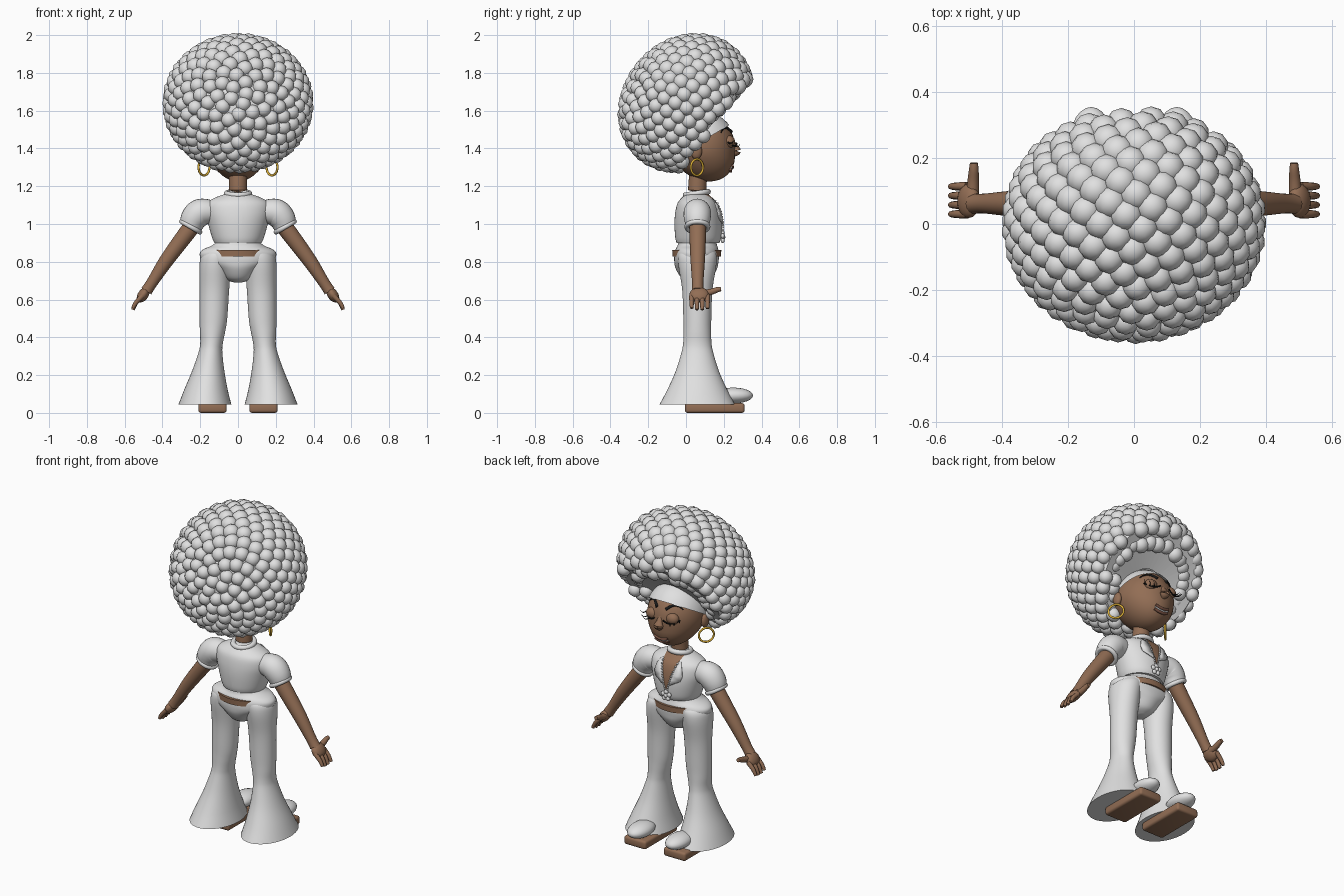
import bpy, bmesh, math
from mathutils import Vector, Matrix, Quaternion

cube = bpy.data.objects.get("Cube")
if cube:
    bpy.data.objects.remove(cube)


def material(name, *rgb):
    m = bpy.data.materials.new(name)
    m.use_nodes = True
    m.diffuse_color = (*rgb, 1)
    m.node_tree.nodes["Principled BSDF"].inputs["Base Color"].default_value = (*rgb, 1)
    return m


WHITE = material("white", 0.75, 0.75, 0.75)
SKIN = material("warm brown", 0.29, 0.155, 0.09)
LIP = material("dark brown", 0.2, 0.09, 0.06)
GOLD = material("gold", 0.75, 0.45, 0.04)
BLACK = material("black", 0.01, 0.01, 0.01)


def finish(name, bm, *mats):
    bmesh.ops.recalc_face_normals(bm, faces=bm.faces)
    mesh = bpy.data.meshes.new(name)
    bm.to_mesh(mesh)
    bm.free()
    for m in mats:
        mesh.materials.append(m)
    mesh.shade_smooth()
    mesh.set_sharp_from_angle(angle=math.radians(48))
    ob = bpy.data.objects.new(name, mesh)
    bpy.context.collection.objects.link(ob)
    return ob


def spline(rows, t):
    """Catmull-Rom value of the row list at parameter t."""
    i = min(int(t), len(rows) - 2)
    u, last = t - i, len(rows) - 1
    quad = zip(rows[max(i - 1, 0)], rows[i], rows[i + 1], rows[min(i + 2, last)])
    return [b + 0.5 * u * (c - a + u * (2*a - 5*b + 4*c - d + u * (3*(b - c) + d - a)))
            for a, b, c, d in quad]


def loft_bm(rows, seg=24, steps=5, flat=False):
    """Rows are x, y, z, radius, radius; flat keeps the rings level."""
    bm = bmesh.new()
    count = (len(rows) - 1) * steps
    path = [spline(rows, k / steps) for k in range(count + 1)]
    rings = []
    for k, p in enumerate(path):
        a, b = path[max(k - 1, 0)], path[min(k + 1, count)]
        q = Quaternion() if flat else Vector([b[j] - a[j] for j in range(3)]).to_track_quat('Z', 'Y')
        rings.append([bm.verts.new(Vector(p[:3]) + q @ Vector((p[3] * math.cos(w), p[4] * math.sin(w), 0)))
                      for w in (2 * math.pi * j / seg for j in range(seg))])
    for lo, hi in zip(rings, rings[1:]):
        for j in range(seg):
            bm.faces.new((lo[j], lo[j - 1], hi[j - 1], hi[j]))
    bm.faces.new(rings[0])
    bm.faces.new(rings[-1])
    return bm


def loft(name, rows, mat, **kw):
    return finish(name, loft_bm(rows, **kw), mat)


def tube(name, pts, r, mat, tip=None, seg=10):
    n = len(pts) - 1
    tip = r if tip is None else tip
    radii = [r + (tip - r) * i / n for i in range(n + 1)]
    return loft(name, [(*p, w, w) for p, w in zip(pts, radii)], mat, seg=seg)


def ball(bm, center, radii, seg=24):
    m = Matrix.Translation(center) @ Matrix.Diagonal((*radii, 1))
    bmesh.ops.create_uvsphere(bm, u_segments=seg, v_segments=seg // 2, radius=1, matrix=m)


def ellipsoid(name, center, radii, mat):
    bm = bmesh.new()
    ball(bm, center, radii)
    return finish(name, bm, mat)


def ring(name, center, axis, big, small, mat, squash=1):
    bpy.ops.mesh.primitive_torus_add(location=center, major_radius=big, minor_radius=small,
                                     major_segments=36, minor_segments=10,
                                     rotation=Vector(axis).to_track_quat('Z', 'Y').to_euler())
    ob = bpy.context.object
    ob.name = name
    ob.scale.x = squash
    ob.data.materials.append(mat)
    ob.data.shade_smooth()


# Hair: a shell of overlapping curls with an opening over the face
HAIR = Vector((0, 0, 1.635))
OUT = Vector((0, 1.32, -1)).normalized()
EDGE = Vector((0, 0.07, 1.39)) - OUT * 0.03
INNER = Vector((0, 0.06, 1.5))


def hair_point(n, k=1.0):
    p = HAIR + Vector((n.x * 0.362, n.y * 0.32, n.z * 0.328)) * k
    p.y += 0.15 * (p.z - HAIR.z)
    return p


bm = bmesh.new()
COUNT = 350
for i in range(COUNT):
    y = -1 + (2 * i + 1) / COUNT
    w, h = i * math.pi * (3 - math.sqrt(5)), math.sqrt(1 - y * y)
    n = Vector((h * math.cos(w), y, h * math.sin(w)))
    p = hair_point(n)
    d = (p - EDGE).dot(OUT)
    if d < 0:
        r = 0.041 + 0.01 * max(0, n.z + 0.3 * n.y)
        bmesh.ops.create_icosphere(bm, subdivisions=2, radius=r, matrix=Matrix.Translation(p))
        if d > -0.09:
            bmesh.ops.create_icosphere(bm, subdivisions=2, radius=r,
                                       matrix=Matrix.Translation(p.lerp(INNER, 0.25)))
finish("hair_curls", bm, WHITE)

bm = bmesh.new()
bmesh.ops.create_icosphere(bm, subdivisions=4, radius=1)
for v in bm.verts:
    v.co = hair_point(v.co, 1.02)
bmesh.ops.bisect_plane(bm, geom=bm.verts[:] + bm.edges[:] + bm.faces[:], plane_co=EDGE,
                       plane_no=OUT, clear_outer=True)
rim = [e for e in bm.edges if e.is_boundary]
new = bmesh.ops.extrude_edge_only(bm, edges=rim)["geom"]
for v in new:
    if isinstance(v, bmesh.types.BMVert):
        v.co = v.co.lerp(INNER, 0.65)
finish("hair_base", bm, WHITE)

# Head
FACE = Vector((0, 0.085, 1.405))


def face_y(x, z):
    k = 1 - (x / 0.165) ** 2 - ((z - FACE.z) / 0.18) ** 2
    return FACE.y + 0.175 * math.sqrt(max(k, 0)) + 0.25 * max(0, 1.38 - z)


def on_face(x, z, lift=0.0):
    return (x, face_y(x, z) + lift, z)


bm = bmesh.new()
ball(bm, FACE, (0.165, 0.175, 0.18), 40)
for v in bm.verts:
    drop = max(0, 1.38 - v.co.z)
    v.co.y += 0.25 * drop
    v.co.x *= 1 - 0.9 * drop
finish("head", bm, SKIN)

bm = bmesh.new()
ball(bm, FACE, (0.176, 0.185, 0.19), 40)
bmesh.ops.bisect_plane(bm, geom=bm.verts[:] + bm.edges[:] + bm.faces[:], plane_co=(0, 0.24, 1.53),
                       plane_no=(0, 0.5, -0.85), clear_outer=True)
finish("headband", bm, WHITE)

loft("nose", [(0, 0.235, 1.45, 0.012, 0.012), (0, 0.258, 1.41, 0.018, 0.016),
              (0, 0.268, 1.385, 0.03, 0.022), (0, 0.25, 1.365, 0.012, 0.01)], SKIN)
for label, lift, z0, r, mat in (("upper_lip", 0, 1.3, 0.008, LIP), ("teeth", -0.002, 1.29, 0.006, WHITE),
                                ("lower_lip", 0, 1.28, 0.009, LIP)):
    tube(label, [on_face(x, z0 + 5 * x * x, lift) for x in (-0.045, -0.02, 0, 0.02, 0.045)], r, mat, seg=8)

# Torso profile and blouse with a cut neckline
TORSO = [(0, 0.063, 0.9, 0.125, 0.113), (0, 0.065, 0.93, 0.138, 0.122), (0, 0.065, 1.0, 0.158, 0.126),
         (0, 0.063, 1.06, 0.172, 0.12), (0, 0.06, 1.11, 0.165, 0.105), (0, 0.058, 1.14, 0.12, 0.08),
         (0, 0.058, 1.165, 0.05, 0.05)]


def chest(x, z, lift=0.0):
    i = next(i for i, row in enumerate(TORSO[1:]) if row[2] >= z)
    lo, hi = TORSO[i], TORSO[i + 1]
    u = (z - lo[2]) / (hi[2] - lo[2])
    _, cy, _, rx, ry = [a + (b - a) * u for a, b in zip(lo, hi)]
    return Vector((x, cy + ry * math.sqrt(max(0, 1 - (x / rx) ** 2)) + lift, z))


SLOPE, KNOT = 0.27, 0.94
bm = loft_bm(TORSO, seg=48, flat=True)
for s in (1, -1):
    bmesh.ops.bisect_plane(bm, geom=bm.verts[:] + bm.edges[:] + bm.faces[:],
                           plane_co=(0, 0, KNOT), plane_no=(s, 0, -SLOPE))
for f in bm.faces:
    c = f.calc_center_median()
    f.material_index = int(c.y > 0.07 and abs(c.x) < SLOPE * (c.z - KNOT))
finish("blouse", bm, WHITE, SKIN)

# Neck, collar, waist and hips
tube("neck", [(0, 0.06, 1.1), (0, 0.06, 1.2), (0, 0.07, 1.3)], 0.048, SKIN, seg=24)
ring("collar", (0, 0.057, 1.162), (0, -0.15, 1), 0.06, 0.015, WHITE)
loft("waist_skin", [(0, 0.057, 0.828, 0.16, 0.128), (0, 0.057, 0.862, 0.16, 0.13)], SKIN, seg=48, flat=True)
loft("trouser_hips", [(0, 0.055, 0.69, 0.02, 0.03), (0, 0.055, 0.71, 0.07, 0.075),
                      (0, 0.055, 0.76, 0.12, 0.108), (0, 0.055, 0.8, 0.185, 0.117),
                      (0, 0.057, 0.84, 0.203, 0.118), (0, 0.058, 0.865, 0.185, 0.113),
                      (0, 0.06, 0.885, 0.14, 0.105), (0, 0.06, 0.905, 0.115, 0.1)], WHITE, seg=48, flat=True)

# Knotted bow under the neckline
bm = bmesh.new()
for i in range(5):
    w = math.radians(90 + 72 * i)
    ball(bm, (0.022 * math.cos(w), 0.194, 0.93 + 0.022 * math.sin(w)), (0.014, 0.01, 0.014), 12)
ball(bm, (0, 0.197, 0.93), (0.012, 0.012, 0.012), 12)
finish("bow", bm, WHITE)

for side, s in (("left", 1), ("right", -1)):
    # Face details
    ellipsoid(side + "_ear", (s * 0.168, 0.055, 1.385), (0.02, 0.03, 0.042), SKIN)
    ring(side + "_earring", (s * 0.18, 0.058, 1.3), (s, 0.9, 0), 0.043, 0.006, GOLD)
    ellipsoid(side + "_eyelid", on_face(s * 0.068, 1.435, -0.014), (0.04, 0.032, 0.034), SKIN)
    line = [(s * x, face_y(x, z) + 0.012, z) for x, z in
            ((0.03, 1.428), (0.05, 1.417), (0.07, 1.413), (0.09, 1.418), (0.112, 1.432))]
    tube(side + "_eye_line", line, 0.0045, BLACK, seg=6)
    for i, p in enumerate(line[2:]):
        tube(f"{side}_lash_{i}", [p, (p[0] + s * 0.012, p[1] + 0.02, p[2] - 0.004),
                                  (p[0] + s * 0.024, p[1] + 0.03, p[2] + 0.01)], 0.004, BLACK, 0.001, 6)
    tube(side + "_eyebrow", [on_face(s * x, z, 0.003) for x, z in
                             ((0.03, 1.487), (0.06, 1.508), (0.09, 1.505), (0.115, 1.485))],
         0.009, BLACK, 0.003, 8)

    # Lapel and beads beside the neckline
    bm = bmesh.new()
    outer = ((0.065, 1.135), (0.085, 1.1), (0.095, 1.06), (0.085, 1.03), (0.03, 1.0))
    strip = [(bm.verts.new(chest(s * SLOPE * (z - KNOT), z, 0.007)), bm.verts.new(chest(s * x, z, 0.01)))
             for x, z in outer]
    for a, b in zip(strip, strip[1:]):
        bm.faces.new((a[0], a[1], b[1], b[0]))
    finish(side + "_lapel", bm, WHITE).modifiers.new("thickness", 'SOLIDIFY').thickness = 0.007
    bm = bmesh.new()
    for i in range(14):
        z = KNOT + 0.014 * i
        ball(bm, chest(s * SLOPE * (z - KNOT), z, 0.006), (0.006, 0.006, 0.006), 8)
    finish(side + "_beads", bm, WHITE)

    # Sleeve and arm
    loft(side + "_sleeve", [(s * x, 0.06, z, r, r) for x, z, r in
                            ((0.1, 1.06, 0.05), (0.16, 1.065, 0.066), (0.205, 1.058, 0.073),
                             (0.235, 1.025, 0.07), (0.25, 0.985, 0.06))], WHITE)
    ring(side + "_cuff", (s * 0.25, 0.06, 0.985), (s * 0.5, 0, -0.86), 0.056, 0.013, WHITE)
    loft(side + "_arm", [(s * x, 0.062, z, r, r) for x, z, r in
                         ((0.22, 1.02, 0.045), (0.28, 0.94, 0.044), (0.38, 0.805, 0.038),
                          (0.455, 0.69, 0.03), (0.485, 0.645, 0.031))], SKIN)

    # Hand
    bm = bmesh.new()
    ball(bm, (0, 0, 0), (0.028, 0.052, 0.045))
    bm.transform(Matrix.Translation((s * 0.502, 0.07, 0.625)) @ Matrix.Rotation(-s * 0.6, 4, 'Y'))
    finish(side + "_palm", bm, SKIN)
    for i in range(4):
        y, drop = 0.03 + 0.028 * i, (0.008, 0, 0, 0.006)[i]
        tube(f"{side}_finger_{i}", [(s * 0.505, y, 0.62), (s * 0.535, y, 0.59),
                                    (s * 0.55, y, 0.56 + drop), (s * 0.556, y, 0.546 + drop)],
             0.014, SKIN, 0.009)
    tube(side + "_thumb", [(s * 0.49, 0.08, 0.63), (s * 0.488, 0.13, 0.64),
                           (s * 0.486, 0.165, 0.652), (s * 0.486, 0.185, 0.656)], 0.02, SKIN, 0.012)

    # Flared trouser leg
    loft(side + "_leg", [(s * x, 0.06, z, rx, ry) for z, x, rx, ry in
                         ((0.045, 0.175, 0.14, 0.2), (0.12, 0.17, 0.116, 0.16), (0.22, 0.158, 0.086, 0.115),
                          (0.32, 0.146, 0.063, 0.084), (0.37, 0.14, 0.06, 0.075), (0.43, 0.135, 0.067, 0.073),
                          (0.5, 0.13, 0.073, 0.074), (0.65, 0.125, 0.078, 0.08), (0.78, 0.12, 0.084, 0.1),
                          (0.84, 0.105, 0.085, 0.1), (0.87, 0.08, 0.06, 0.08))], WHITE, seg=40, flat=True)

    # Platform shoe
    bm = bmesh.new()
    bmesh.ops.create_cube(bm, size=1, matrix=Matrix.Translation((s * 0.135, 0.152, 0.026))
                          @ Matrix.Diagonal((0.15, 0.316, 0.052, 1)))
    bmesh.ops.bevel(bm, geom=bm.edges[:], offset=0.014, segments=3, affect='EDGES', profile=0.5)
    finish(side + "_shoe_sole", bm, SKIN)
    ellipsoid(side + "_shoe_toe", (s * 0.13, 0.25, 0.092), (0.065, 0.105, 0.042), WHITE)
